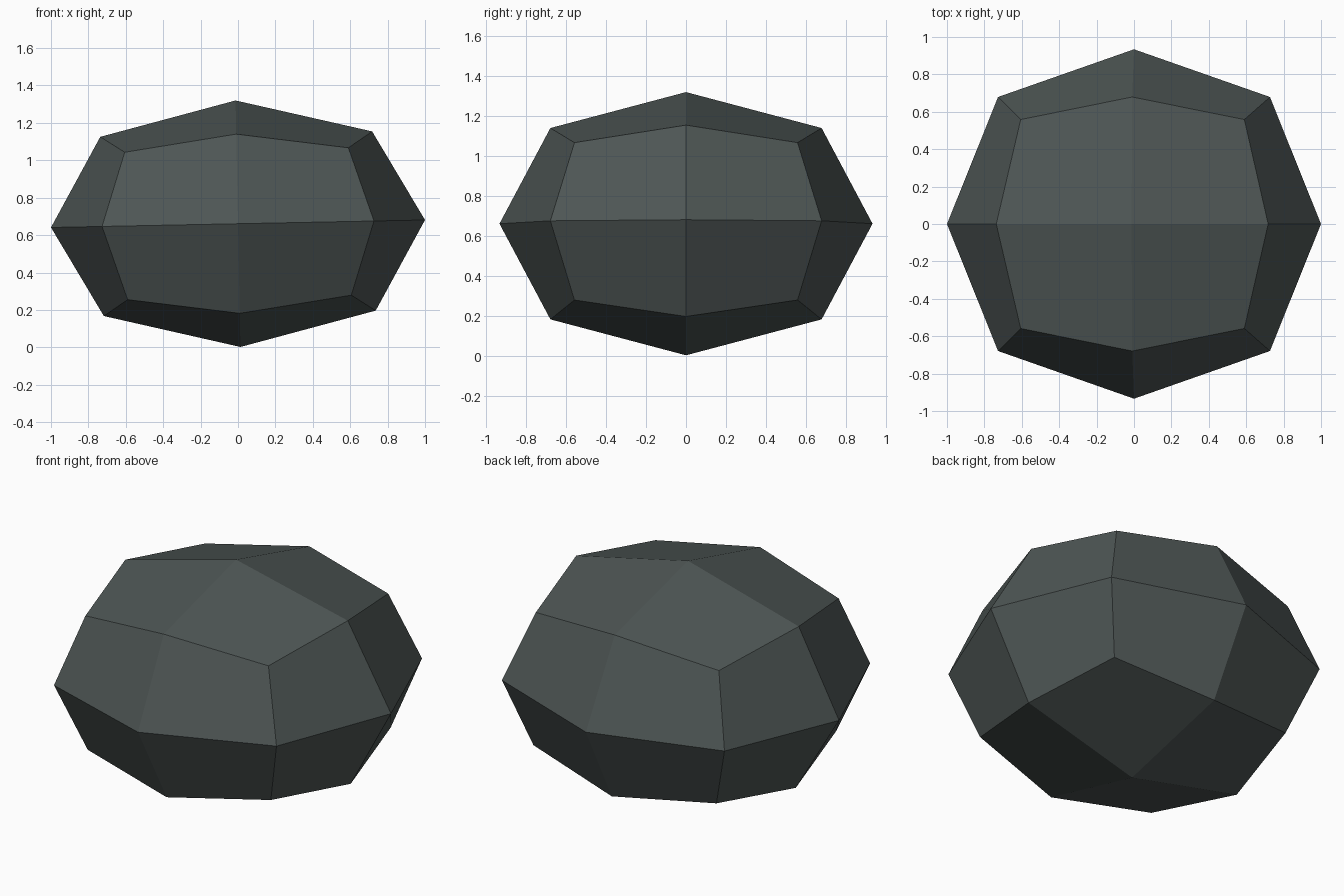
import bpy, bmesh
from mathutils import Matrix

if "Cube" in bpy.data.objects:
    bpy.data.objects.remove(bpy.data.objects["Cube"])

# Stone colour
mat = bpy.data.materials.new("dark slate")
mat.diffuse_color = (0.076, 0.093, 0.090, 1)
mat.use_nodes = True
mat.node_tree.nodes["Principled BSDF"].inputs["Base Color"].default_value = mat.diffuse_color

# Rock: a cube split once per edge and rounded towards a sphere
bm = bmesh.new()
bmesh.ops.create_cube(bm, size=2)
bmesh.ops.subdivide_edges(bm, edges=bm.edges[:], cuts=1, use_grid_fill=True)
reach = {1: 1.0, 2: 0.727, 3: 0.598}   # face centre, edge middle, corner
for v in bm.verts:
    v.co *= reach[sum(abs(c) > 0.5 for c in v.co)]

# Flatten, tilt slightly and stand on the ground
bm.transform(Matrix.Translation((0, 0, 0.661))
             @ Matrix.Rotation(-0.02, 4, 'Y')
             @ Matrix.Diagonal((1.0, 0.934, 0.659, 1)))
bmesh.ops.recalc_face_normals(bm, faces=bm.faces[:])

mesh = bpy.data.meshes.new("rock")
bm.to_mesh(mesh)
bm.free()
mesh.materials.append(mat)
bpy.context.collection.objects.link(bpy.data.objects.new("rock", mesh))
